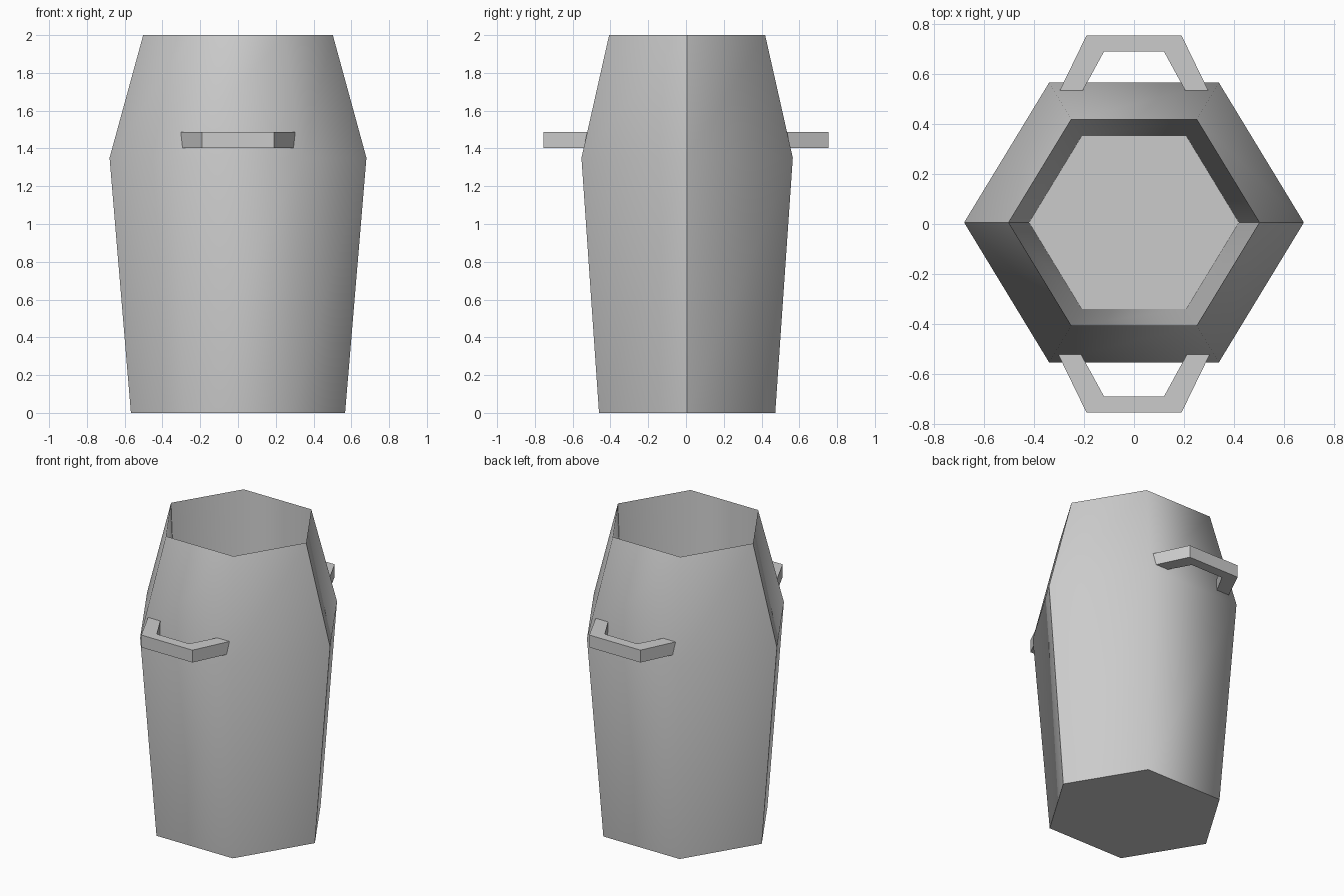
import bpy, bmesh, math

cube = bpy.data.objects.get("Cube")
if cube:
    bpy.data.objects.remove(cube, do_unlink=True)

grey = bpy.data.materials.new("plain grey")
grey.use_nodes = True
colour = (0.6, 0.6, 0.6, 1)
grey.diffuse_color = colour
grey.node_tree.nodes["Principled BSDF"].inputs["Base Color"].default_value = colour


def add_object(name, bm):
    bmesh.ops.recalc_face_normals(bm, faces=bm.faces)
    mesh = bpy.data.meshes.new(name)
    bm.to_mesh(mesh)
    bm.free()
    mesh.materials.append(grey)
    obj = bpy.data.objects.new(name, mesh)
    bpy.context.collection.objects.link(obj)
    return obj


def hexagon(bm, radius, z):
    # slightly flattened front to back
    squash = 0.95
    return [bm.verts.new((radius * math.cos(i * math.pi / 3),
                          radius * squash * math.sin(i * math.pi / 3) + 0.006, z))
            for i in range(6)]


# Hollow six-sided body: outer base, belly, rim, then inner floor
bm = bmesh.new()
profile = [(0.567, 0), (0.68, 1.35), (0.502, 2), (0.42, 0.1)]
rings = [hexagon(bm, r, z) for r, z in profile]
for low, high in zip(rings, rings[1:]):
    for i in range(6):
        j = (i + 1) % 6
        bm.faces.new((low[i], low[j], high[j], high[i]))
bm.faces.new(rings[0])
bm.faces.new(rings[-1])
body = add_object("body", bm)
bpy.ops.object.select_all(action='DESELECT')
body.select_set(True)
bpy.context.view_layer.objects.active = body
bpy.ops.object.shade_smooth_by_angle(angle=math.radians(60))


# Angular bracket handles, roots sunk into the wall
def handle(name, side):
    bm = bmesh.new()
    outer = [(-0.314, 0.5), (-0.19, 0.755), (0.19, 0.755), (0.314, 0.5)]
    inner = [(-0.224, 0.5), (-0.12, 0.69), (0.12, 0.69), (0.224, 0.5)]
    faces = []
    rows = [[bm.verts.new((x, side * y, 1.403)) for x, y in row] for row in (outer, inner)]
    for i in range(3):
        faces.append(bm.faces.new((rows[0][i], rows[0][i + 1], rows[1][i + 1], rows[1][i])))
    top = bmesh.ops.extrude_face_region(bm, geom=faces, use_keep_orig=True)
    moved = [v for v in top["geom"] if isinstance(v, bmesh.types.BMVert)]
    bmesh.ops.translate(bm, verts=moved, vec=(0, 0, 0.083))
    add_object(name, bm)


handle("front_handle", -1)
handle("back_handle", 1)
